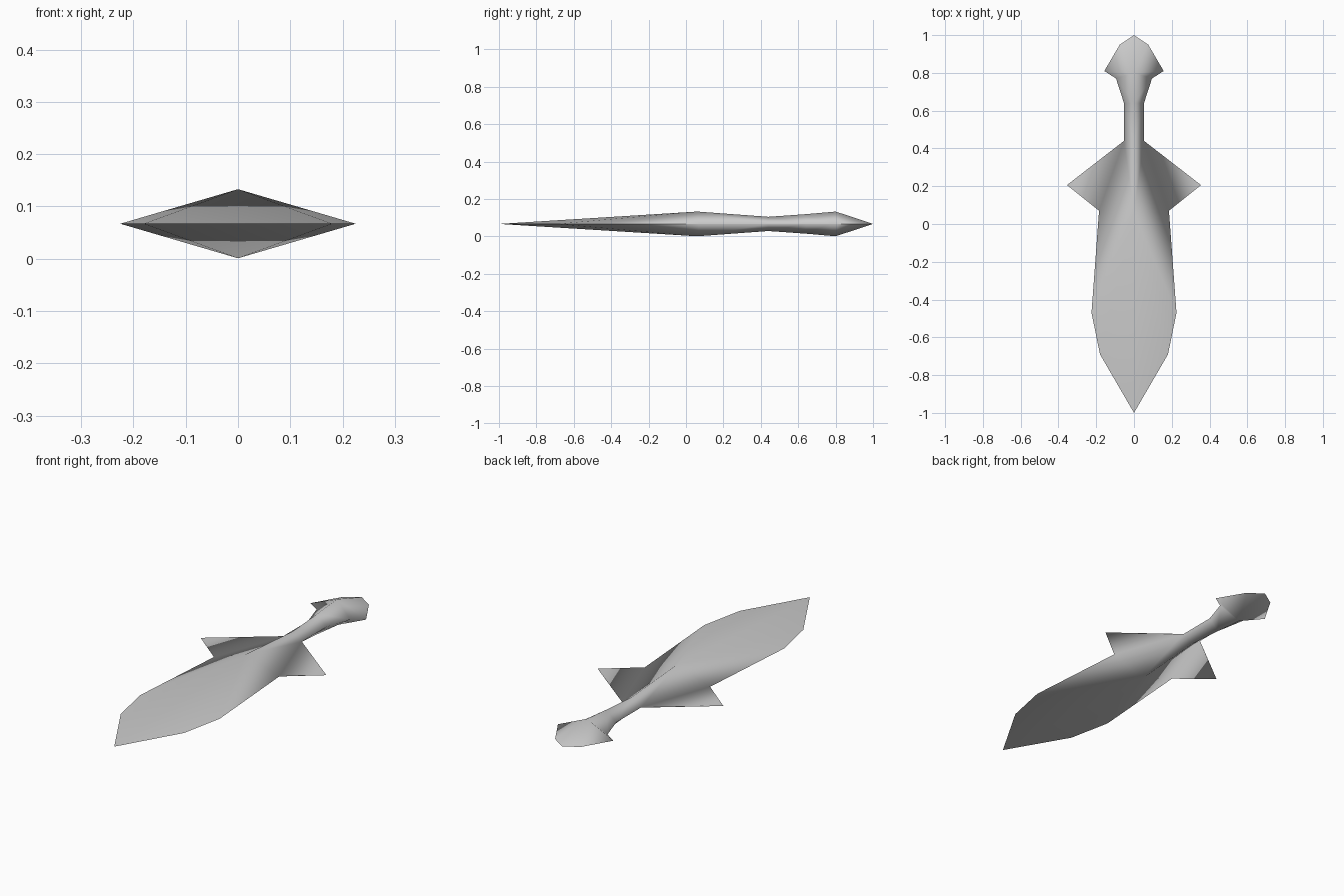
import bpy
import bmesh
from mathutils import Vector

if "Cube" in bpy.data.objects:
    bpy.data.objects.remove(bpy.data.objects["Cube"])

MID = 0.067  # height of the flat cutting edge

grey = bpy.data.materials.new("light_grey")
grey.use_nodes = True
grey.diffuse_color = (0.6, 0.6, 0.6, 1)
shader = next(n for n in grey.node_tree.nodes if n.type == "BSDF_PRINCIPLED")
shader.inputs["Base Color"].default_value = (0.6, 0.6, 0.6, 1)

# Points as (x, y, height above the middle); ridge along the centre, rim outside
POINTS = {
    "tip": (0, -1, 0), "blade_a": (0.18, -0.69, 0), "blade_b": (0.225, -0.47, 0),
    "shoulder": (0.185, 0.07, 0), "neck": (0.053, 0.44, 0), "grip": (0.053, 0.64, 0),
    "flare_in": (0.095, 0.77, 0), "flare": (0.157, 0.81, 0),
    "round": (0.075, 0.95, 0), "end": (0, 1, 0),
    "ridge_blade": (0, 0.06, 0.066), "ridge_neck": (0, 0.44, 0.038),
    "ridge_grip": (0, 0.64, 0.052), "ridge_pommel": (0, 0.80, 0.066),
    "fin_tip": (0.355, 0.206, 0),
}
ROUNDED = {"shoulder", "neck", "grip", "flare_in", "flare"}


def build(name, faces, sides, lift=0.0):
    """Make the listed faces on each side, above and below the middle."""
    bm = bmesh.new()
    normals = []
    for up in (1, -1):
        verts = {}
        for side in sides:
            for face in faces:
                ring = []
                for key in face:
                    x, y, h = POINTS[key]
                    spot = (x * side, y, MID + up * (h + lift))
                    if spot not in verts:
                        verts[spot] = bm.verts.new(spot)
                        # Rounded rim points look outwards, the rest stay automatic
                        normals.append(Vector((side, 0, 0.15 * up)).normalized()
                                       if key in ROUNDED else Vector((0, 0, 0)))
                    ring.append(verts[spot])
                if side * up < 0:
                    ring.reverse()
                bm.faces.new(ring)
    mesh = bpy.data.meshes.new(name)
    bm.to_mesh(mesh)
    bm.free()
    mesh.materials.append(grey)
    for poly in mesh.polygons:
        poly.use_smooth = True
    mesh.normals_split_custom_set_from_vertices(normals)
    obj = bpy.data.objects.new(name, mesh)
    bpy.context.collection.objects.link(obj)
    return obj


def fan(centre, rim):
    return [(centre, a, b) for a, b in zip(rim, rim[1:])]


# Blade, grip and pommel in one smooth skin
blade = fan("ridge_blade", ["tip", "blade_a", "blade_b", "shoulder"])
grip = []
ridge = ["ridge_blade", "ridge_neck", "ridge_grip", "ridge_pommel"]
rim = ["shoulder", "neck", "grip", "flare_in"]
for i in range(len(rim) - 1):
    grip.append((ridge[i], rim[i], rim[i + 1]))
    grip.append((ridge[i], rim[i + 1], ridge[i + 1]))
pommel = fan("ridge_pommel", ["flare_in", "flare", "round", "end"])
build("blade_and_grip", blade + grip + pommel, (1, -1))

# Flat guard fins
for name, side in (("left_fin", 1), ("right_fin", -1)):
    build(name, [("shoulder", "fin_tip", "neck")], (side,), 0.0005)
